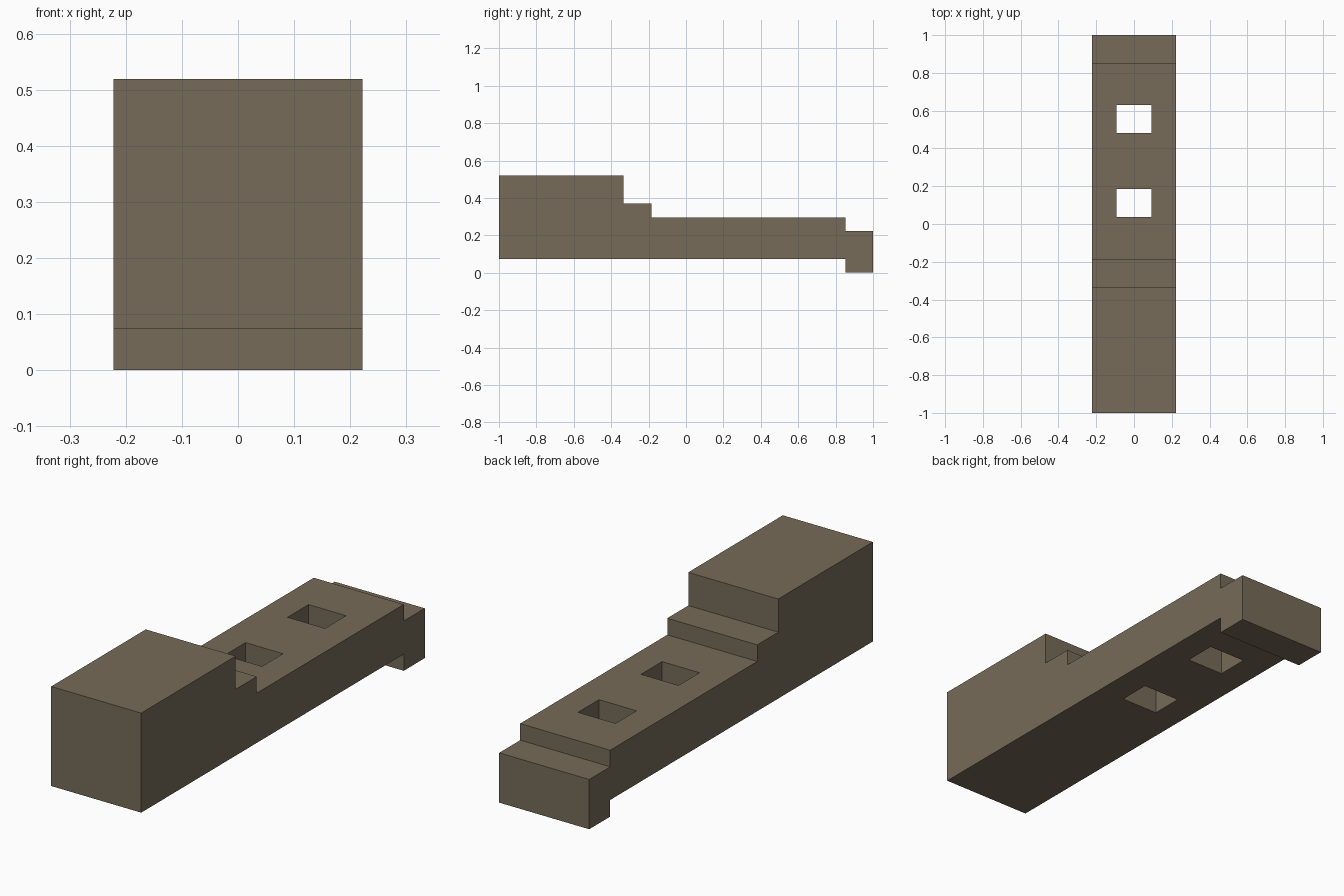
import bpy
import bmesh

if "Cube" in bpy.data.objects:
    bpy.data.objects.remove(bpy.data.objects["Cube"], do_unlink=True)

U = 2 / 27          # one step of the stepped profile
HALF_WIDTH = 3 * U

# Single flat brown-grey colour
brown = bpy.data.materials.new("stone_brown")
brown.use_nodes = True
colour = (0.181, 0.147, 0.098, 1)
brown.diffuse_color = colour
shader = brown.node_tree.nodes["Principled BSDF"]
shader.inputs["Base Color"].default_value = colour
shader.inputs["Roughness"].default_value = 0.9


def extrude_profile(name, profile, half_width):
    """Extrude a (y, z) outline, measured in steps, across the width."""
    bm = bmesh.new()
    verts = [bm.verts.new((-half_width, y * U - 1, z * U)) for y, z in profile]
    face = bm.faces.new(verts)
    result = bmesh.ops.extrude_face_region(bm, geom=[face])
    moved = [g for g in result["geom"] if isinstance(g, bmesh.types.BMVert)]
    bmesh.ops.translate(bm, verts=moved, vec=(2 * half_width, 0, 0))
    bmesh.ops.recalc_face_normals(bm, faces=bm.faces)
    mesh = bpy.data.meshes.new(name)
    bm.to_mesh(mesh)
    bm.free()
    mesh.materials.append(brown)
    obj = bpy.data.objects.new(name, mesh)
    bpy.context.collection.objects.link(obj)
    return obj


# Body: tall front block, step, long deck, lowered rear lip with a foot
body = extrude_profile("stepped_body", [
    (0, 1), (25, 1), (25, 0), (27, 0), (27, 3), (25, 3),
    (25, 4), (11, 4), (11, 5), (9, 5), (9, 7), (0, 7)], HALF_WIDTH)

# Two rectangular holes through the deck
for i, start in enumerate((14, 20)):
    end = start + 2
    cutter = extrude_profile(f"hole_cutter_{i + 1}", [
        (start, 0), (end, 0), (end, 6), (start, 6)], 1.25 * U)
    cutter.hide_render = True
    cutter.hide_viewport = True
    cut = body.modifiers.new(f"hole_{i + 1}", "BOOLEAN")
    cut.operation = "DIFFERENCE"
    cut.solver = "EXACT"
    cut.object = cutter
